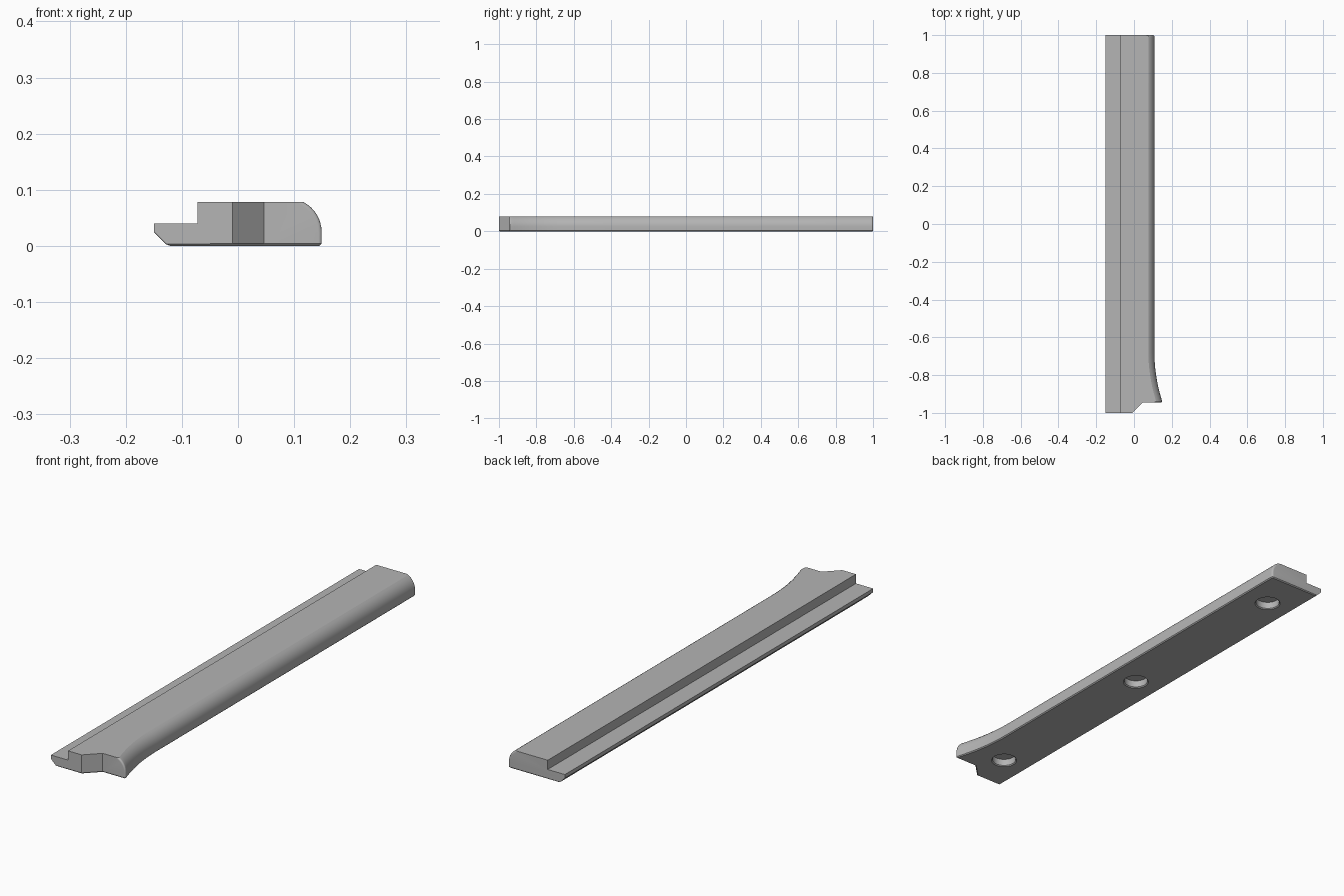
import bpy, bmesh
from math import sin, cos, pi, radians

cube = bpy.data.objects.get("Cube")
if cube:
    bpy.data.objects.remove(cube, do_unlink=True)

TOP, LEDGE = 0.078, 0.04
NOTCH_A, NOTCH_B = -0.01, 0.046
FRONT, BACK, SHOULDER = -1.0, 1.0, -0.944
ARC = 8

grey = bpy.data.materials.new("plain grey")
grey.use_nodes = True
grey.diffuse_color = (0.46, 0.46, 0.46, 1)
grey.node_tree.nodes["Principled BSDF"].inputs["Base Color"].default_value = grey.diffuse_color


def new_object(name, bm):
    bmesh.ops.recalc_face_normals(bm, faces=bm.faces)
    mesh = bpy.data.meshes.new(name)
    bm.to_mesh(mesh)
    bm.free()
    obj = bpy.data.objects.new(name, mesh)
    bpy.context.collection.objects.link(obj)
    mesh.materials.append(grey)
    return obj


def outer_edge(y):
    """Rounded side: straight, flaring out near the front."""
    t = max(0, (-0.68 - y) / (-0.68 - SHOULDER))
    return 0.108 + 0.043 * t * t


def section(y):
    """Closed cross-section with a stepped ledge and a rounded side."""
    x = outer_edge(y)
    r = 0.06
    arc = [(x - r + r * cos(a), 0.025 + r * sin(a))
           for a in (radians(62) * i / ARC for i in range(ARC + 1))]
    arc[-1] = (arc[-1][0], TOP)
    return ([(-0.125, 0), (NOTCH_A, 0), (NOTCH_B, 0), (x, 0)] + arc +
            [(NOTCH_B, TOP), (NOTCH_A, TOP), (-0.072, TOP),
             (-0.072, LEDGE), (-0.15, LEDGE), (-0.15, 0.025)])


# Rail body: sections joined along its length, front end stepped back
bm = bmesh.new()
rings = []
stations = [SHOULDER] + [-0.92 + 0.03 * i for i in range(9)] + [BACK]
for k, y in enumerate(stations):
    ring = []
    for x, z in section(y):
        yy = y
        if k == 0:
            f = min(max((x - NOTCH_A) / (NOTCH_B - NOTCH_A), 0), 1)
            yy = FRONT + f * (SHOULDER - FRONT)
        ring.append(bm.verts.new((x, yy, z)))
    rings.append(ring)
n = len(rings[0])
for a, b in zip(rings, rings[1:]):
    for i in range(n):
        j = (i + 1) % n
        bm.faces.new((a[i], a[j], b[j], b[i]))
tb = 4 + ARC + 1
f0 = rings[0]
bm.faces.new([f0[0], f0[1]] + f0[tb + 1:])
bm.faces.new((f0[1], f0[2], f0[tb], f0[tb + 1]))
bm.faces.new(f0[2:tb + 1])
bm.faces.new(rings[-1])
bmesh.ops.recalc_face_normals(bm, faces=bm.faces)

# Rounded corners where the curved side meets both ends
ends = [bm.edges.get((r[i], r[i + 1])) for r in (rings[0], rings[-1])
        for i in range(3, 4 + ARC)]
bmesh.ops.bevel(bm, geom=ends, offset=0.008, segments=6, profile=0.5,
                affect='EDGES', clamp_overlap=True)

# Small chamfer around the underside
flat = lambda item: all(abs(v.co.z) < 1e-5 for v in item.verts)
rim = [e for e in bm.edges if flat(e) and not all(flat(f) for f in e.link_faces)]
bmesh.ops.bevel(bm, geom=rim, offset=0.004, segments=1, affect='EDGES',
                clamp_overlap=True)
rail = new_object("rail_body", bm)

# Three blind holes with chamfered mouths
bm = bmesh.new()
SIDES = 48
for y in (-0.835, -0.005, 0.825):
    loops = []
    for r, z in ((0.057, -0.006), (0.047, 0.004), (0.047, 0.032)):
        loops.append([bm.verts.new((-0.014 + r * cos(2 * pi * i / SIDES),
                                    y + r * sin(2 * pi * i / SIDES), z))
                      for i in range(SIDES)])
    for a, b in zip(loops, loops[1:]):
        for i in range(SIDES):
            j = (i + 1) % SIDES
            bm.faces.new((a[i], a[j], b[j], b[i]))
    bm.faces.new(loops[0])
    bm.faces.new(loops[-1])
cutter = new_object("hole_cutter", bm)
cutter.hide_render = True

cut = rail.modifiers.new("holes", 'BOOLEAN')
cut.operation = 'DIFFERENCE'
cut.solver = 'EXACT'
cut.object = cutter
bpy.ops.object.select_all(action='DESELECT')
rail.select_set(True)
bpy.context.view_layer.objects.active = rail
bpy.ops.object.modifier_apply(modifier="holes")
bpy.data.objects.remove(cutter, do_unlink=True)
bpy.ops.object.shade_smooth_by_angle(angle=radians(20))
